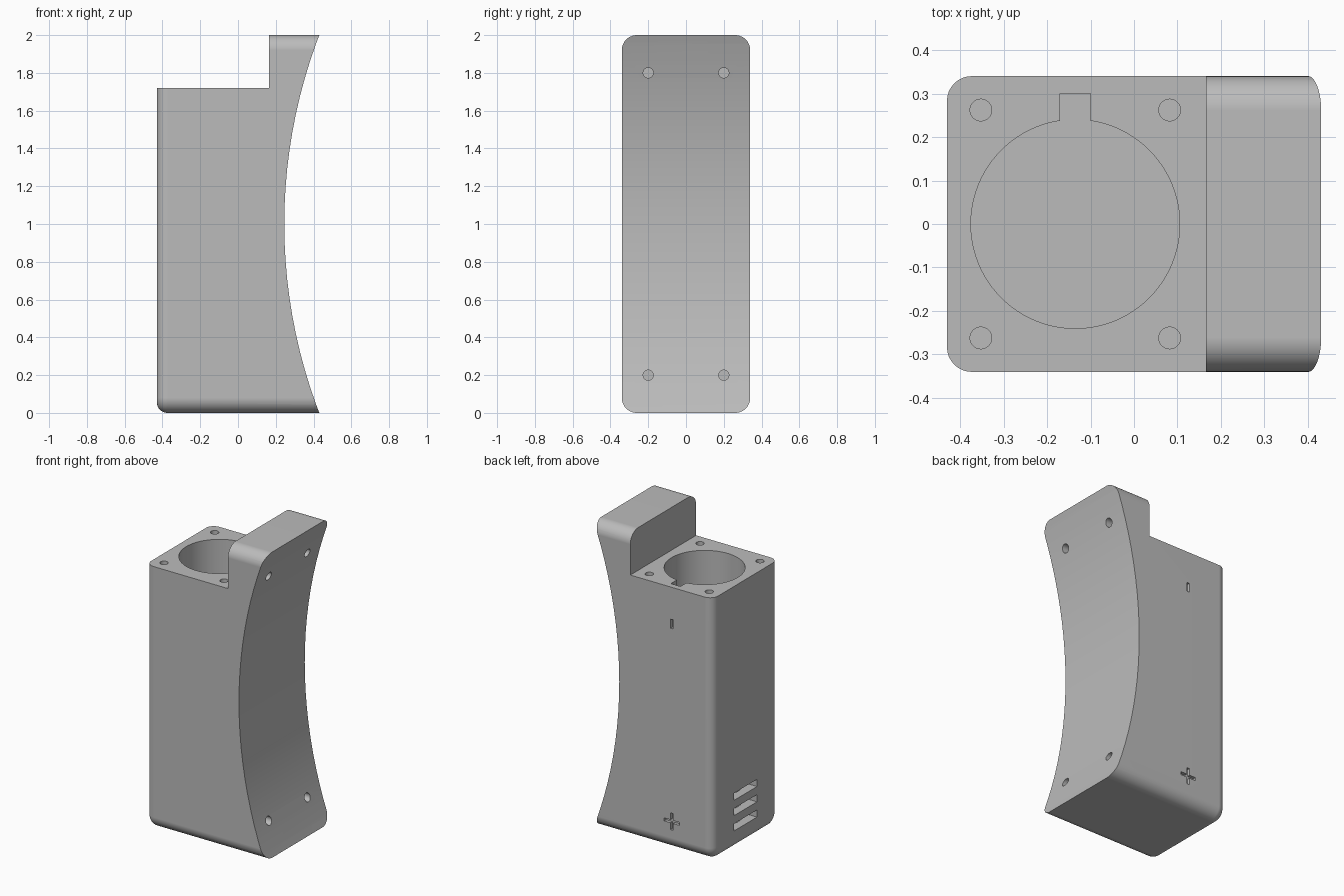
import bpy, bmesh, math
from mathutils import Matrix

cube = bpy.data.objects.get("Cube")
if cube:
    bpy.data.objects.remove(cube, do_unlink=True)

grey = bpy.data.materials.new("plain grey")
grey.use_nodes = True
colour = (0.5, 0.5, 0.5, 1)
grey.diffuse_color = colour
grey.node_tree.nodes["Principled BSDF"].inputs["Base Color"].default_value = colour


def make(name, bm):
    mesh = bpy.data.meshes.new(name)
    bmesh.ops.recalc_face_normals(bm, faces=bm.faces)
    bm.to_mesh(mesh)
    bm.free()
    obj = bpy.data.objects.new(name, mesh)
    bpy.context.collection.objects.link(obj)
    mesh.materials.append(grey)
    return obj


def box_mesh(lo, hi):
    bm = bmesh.new()
    bmesh.ops.create_cube(bm, size=1)
    for v in bm.verts:
        v.co = [(a + b) / 2 + c * (b - a) for a, b, c in zip(lo, hi, v.co)]
    return bm


def cut(bm):
    cutter = make("cutter", bm)
    cutter.hide_render = True
    mod = body.modifiers.new("cut", 'BOOLEAN')
    mod.operation = 'DIFFERENCE'
    mod.solver = 'EXACT'
    mod.object = cutter
    bpy.ops.object.modifier_apply(modifier=mod.name)
    bpy.data.objects.remove(cutter, do_unlink=True)


def cut_box(lo, hi):
    cut(box_mesh(lo, hi))


def cut_cylinder(centre, radius, length, axis='Z', segments=32):
    turn = {'X': Matrix.Rotation(math.pi / 2, 4, 'Y'),
            'Y': Matrix.Rotation(math.pi / 2, 4, 'X'),
            'Z': Matrix.Identity(4)}[axis]
    bm = bmesh.new()
    bmesh.ops.create_cone(bm, cap_ends=True, segments=segments, radius1=radius,
                          radius2=radius, depth=length,
                          matrix=Matrix.Translation(centre) @ turn)
    cut(bm)


# Rounded block: long edges first, then the rim of the flat side
bm = box_mesh((-0.43, -0.34, 0), (0.6, 0.34, 2))
long_edges = [e for e in bm.edges
              if abs(e.verts[0].co.x - e.verts[1].co.x) > 0.5]
bmesh.ops.bevel(bm, geom=long_edges, offset=0.08, segments=10,
                profile=0.5, affect='EDGES')
rim = [e for e in bm.edges if all(v.co.x < -0.42 for v in e.verts)]
bmesh.ops.bevel(bm, geom=rim, offset=0.057, segments=8,
                profile=0.5, affect='EDGES')
body = make("holder_body", bm)
bpy.context.view_layer.objects.active = body
body.select_set(True)

# Concave mounting face and stepped top
sag = 0.185
arc_radius = (1 + sag * sag) / (2 * sag)
cut_cylinder((0.245 + arc_radius, 0, 1), arc_radius, 2, 'Y', 180)
cut_box((-1, -1, 1.72), (0.165, 1, 3))

# Round cavity with key slot
floor, top = 0.06, 1.9
cut_cylinder((-0.135, 0, (floor + top) / 2), 0.24, top - floor, 'Z', 96)
cut_box((-0.17, 0, floor), (-0.1, 0.3, top))

# Lid and mounting screw holes
for y in (-1, 1):
    for x in (-0.352, 0.082):
        cut_cylinder((x, y * 0.262, 1.72), 0.025, 0.4)
    for z in (0.2, 1.8):
        cut_cylinder((0.36, y * 0.2, z), 0.027, 0.2, 'X')

# Vents into the cavity
for z in (0.12, 0.22, 0.32):
    cut_box((-0.6, -0.12, z), (-0.3, 0.12, z + 0.047))

# Engraved polarity marks
for z, w, h in ((0.187, 0.11, 0.02), (0.187, 0.02, 0.11), (1.48, 0.02, 0.06)):
    cut_box((-0.135 - w / 2, 0.32, z - h / 2), (-0.135 + w / 2, 0.4, z + h / 2))

bpy.ops.object.shade_smooth_by_angle(angle=math.radians(30))
normals = body.modifiers.new("even shading", 'WEIGHTED_NORMAL')
normals.keep_sharp = True
